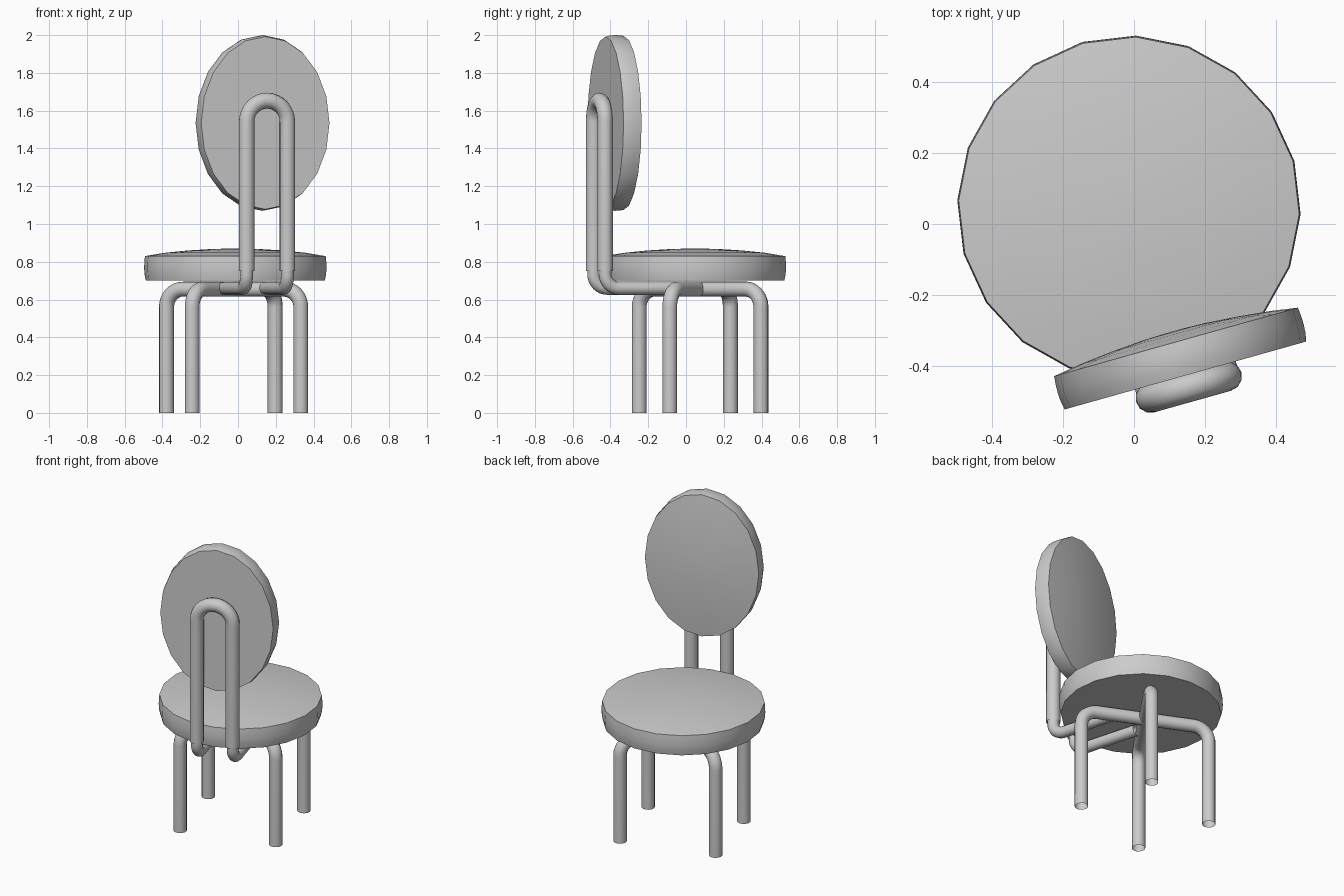
import bpy, bmesh, math
from mathutils import Vector, Matrix

if "Cube" in bpy.data.objects:
    bpy.data.objects.remove(bpy.data.objects["Cube"])

# The whole chair is turned a little about the crossing of its legs
BASE = Matrix.Translation((-0.023, 0.0745, 0)) @ Matrix.Rotation(math.radians(15.7), 4, 'Z')


def cushion(name, profile, matrix, sides=20):
    """Revolve an (r, z) profile, running from bottom rim to top rim, plus end centres."""
    bm = bmesh.new()
    rings = []
    for r, z in profile:
        rings.append([bm.verts.new((r * math.cos(math.tau * i / sides),
                                    r * math.sin(math.tau * i / sides), z)) for i in range(sides)])
    for a, b in zip(rings, rings[1:]):
        for i in range(sides):
            j = (i + 1) % sides
            bm.faces.new((a[i], a[j], b[j], b[i]))
    bm.faces.new(rings[0][::-1])
    bm.faces.new(rings[-1])
    bm.transform(matrix)
    bmesh.ops.recalc_face_normals(bm, faces=bm.faces)
    me = bpy.data.meshes.new(name)
    bm.to_mesh(me)
    bm.free()
    ob = bpy.data.objects.new(name, me)
    bpy.context.collection.objects.link(ob)
    smooth(ob)
    return ob


def smooth(ob):
    bpy.ops.object.select_all(action='DESELECT')
    ob.select_set(True)
    bpy.context.view_layer.objects.active = ob
    bpy.ops.object.shade_smooth_by_angle(angle=math.radians(35))


def rounded(points, radius, steps=8):
    """Replace each right-angle corner of a path by an arc."""
    pts = [Vector(p) for p in points]
    path = [pts[0]]
    for a, c, b in zip(pts, pts[1:], pts[2:]):
        u, v = (a - c).normalized(), (b - c).normalized()
        centre = c + (u + v) * radius
        for i in range(steps + 1):
            t = math.pi / 2 * i / steps
            path.append(centre - v * radius * math.cos(t) - u * radius * math.sin(t))
    return path + [pts[-1]]


def tube(name, path, radius):
    cu = bpy.data.curves.new(name, 'CURVE')
    cu.dimensions = '3D'
    cu.bevel_depth = radius
    cu.bevel_resolution = 4
    sp = cu.splines.new('POLY')
    sp.points.add(len(path) - 1)
    for p, co in zip(sp.points, path):
        p.co = (*co, 1)
    ob = bpy.data.objects.new(name, cu)
    bpy.context.collection.objects.link(ob)
    ob.matrix_world = BASE
    bpy.ops.object.select_all(action='DESELECT')
    ob.select_set(True)
    bpy.context.view_layer.objects.active = ob
    bpy.ops.object.convert(target='MESH')
    smooth(bpy.context.object)


# Round seat: flat below, bulged side, gently domed top
cushion("seat", [(0.474, 0.70), (0.481, 0.733), (0.483, 0.765), (0.482, 0.80), (0.479, 0.83),
                 (0.37, 0.848), (0.25, 0.860), (0.12, 0.868), (0.03, 0.87)],
        BASE @ Matrix.Translation((0.001, -0.029, 0)))

# Oval backrest: same kind of cushion standing upright, dome towards the seat
upright = Matrix.Translation((0.026, -0.527, 1.535)) @ Matrix.Rotation(math.radians(-90), 4, 'X')
cushion("backrest", [(0.457, 0), (0.463, 0.025), (0.465, 0.05), (0.464, 0.075), (0.461, 0.098),
                     (0.36, 0.110), (0.24, 0.120), (0.12, 0.127), (0.03, 0.129)],
        BASE @ upright @ Matrix.Diagonal((0.772, 1, 1, 1)))

# Two arched tubes crossing under the seat form the four legs
for name, deg in (("leg_arch_a", 40), ("leg_arch_b", 140)):
    d = Vector((math.cos(math.radians(deg)), math.sin(math.radians(deg)), 0)) * 0.39
    up = Vector((0, 0, 0.655))
    tube(name, rounded([-d, -d + up, d + up, d], 0.095), 0.04)

# Inverted U sleeve carrying the backrest
W, X0, Y0 = 0.112, 0.026, -0.561
tube("back_support", rounded([(X0 - W, Y0, 0.75), (X0 - W, Y0, 1.653),
                              (X0 + W, Y0, 1.653), (X0 + W, Y0, 0.75)], 0.1119), 0.042)

# Thinner bent tubes joining the sleeve to the underside of the seat
for name, s in (("left_bracket", -1), ("right_bracket", 1)):
    x = X0 + s * W
    tube(name, rounded([(x, Y0, 0.85), (x, Y0, 0.66), (x, Y0 + 0.44, 0.66)], 0.075), 0.035)
